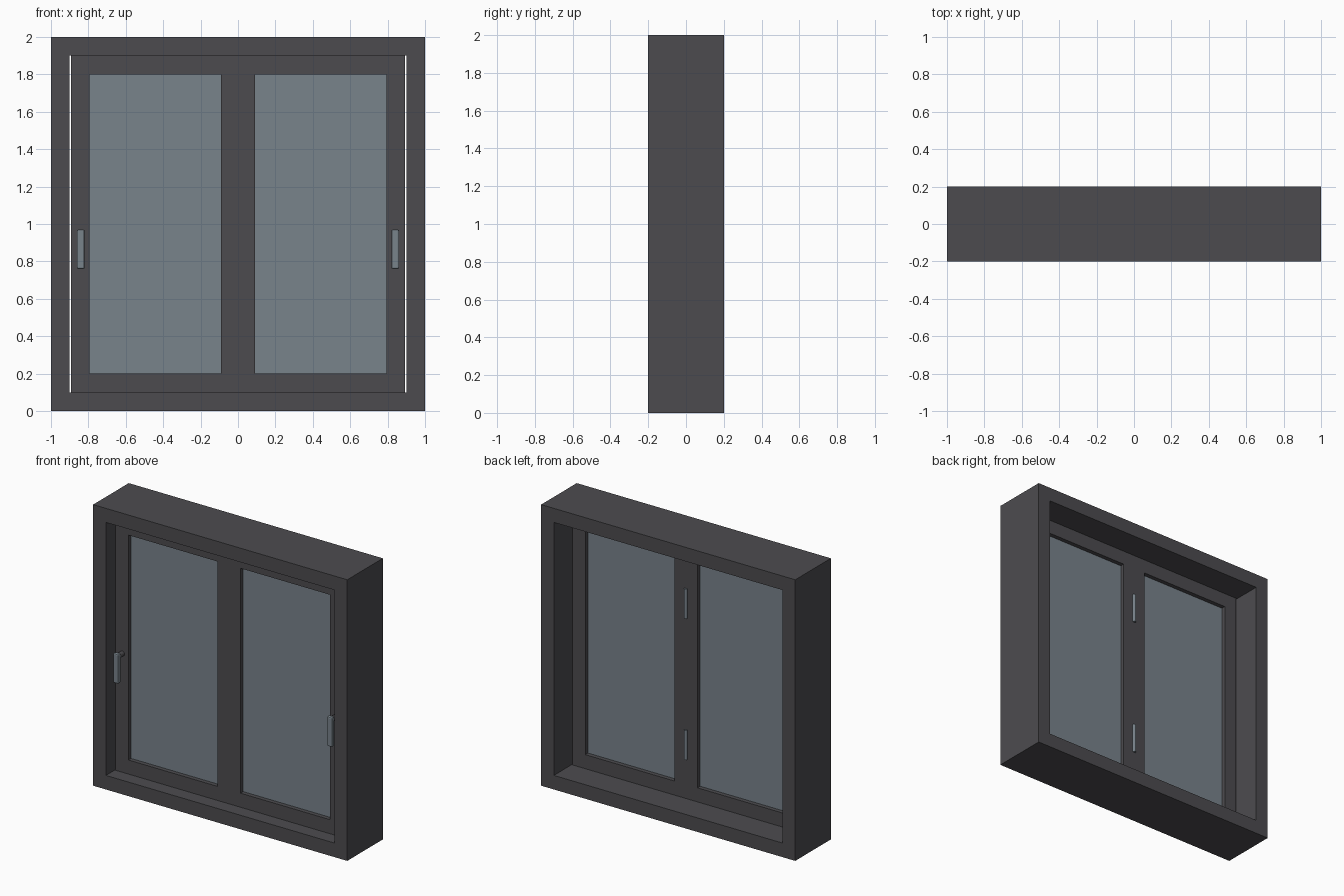
import bpy, bmesh, math
from mathutils import Matrix

if "Cube" in bpy.data.objects:
    bpy.data.objects.remove(bpy.data.objects["Cube"])


def material(name, rgb):
    m = bpy.data.materials.new(name)
    m.diffuse_color = (*rgb, 1)
    m.use_nodes = True
    m.node_tree.nodes["Principled BSDF"].inputs["Base Color"].default_value = m.diffuse_color
    return m


DARK = material("dark_grey_frame", (0.073, 0.071, 0.078))
PALE = material("blue_grey_glass", (0.19, 0.228, 0.26))


def finish(name, bm, mat):
    bmesh.ops.recalc_face_normals(bm, faces=bm.faces)
    me = bpy.data.meshes.new(name)
    bm.to_mesh(me)
    bm.free()
    me.materials.append(mat)
    ob = bpy.data.objects.new(name, me)
    bpy.context.collection.objects.link(ob)
    return ob


def ring(name, outer, inner, y0, y1, mat):
    """Rectangular frame; outer and inner are (x0, x1, z0, z1)."""
    bm = bmesh.new()

    def loop(r, y):
        x0, x1, z0, z1 = r
        return [bm.verts.new((x, y, z)) for x, z in ((x0, z0), (x1, z0), (x1, z1), (x0, z1))]
    loops = [loop(outer, y0), loop(inner, y0), loop(inner, y1), loop(outer, y1)]
    for k in range(4):
        a, b = loops[k], loops[(k + 1) % 4]
        for i in range(4):
            j = (i + 1) % 4
            bm.faces.new((a[i], a[j], b[j], b[i]))
    return finish(name, bm, mat)


def box(name, x0, x1, y0, y1, z0, z1, mat, bevel=0):
    bm = bmesh.new()
    bmesh.ops.create_cube(bm, size=1)
    for v in bm.verts:
        v.co = ((x0 + x1) / 2 + v.co.x * (x1 - x0),
                (y0 + y1) / 2 + v.co.y * (y1 - y0),
                (z0 + z1) / 2 + v.co.z * (z1 - z0))
    if bevel:
        bmesh.ops.bevel(bm, geom=bm.edges[:], offset=bevel, segments=2, profile=0.5, affect='EDGES')
    return finish(name, bm, mat)


def cylinder(name, centre, radius, depth, axis, mat):
    bm = bmesh.new()
    rot = Matrix.Rotation(math.pi / 2, 4, 'X') if axis == 'Y' else Matrix.Identity(4)
    bmesh.ops.create_cone(bm, cap_ends=True, segments=24, radius1=radius, radius2=radius,
                          depth=depth, matrix=Matrix.Translation(centre) @ rot)
    ob = finish(name, bm, mat)
    for p in ob.data.polygons:
        p.use_smooth = len(p.vertices) == 4
    return ob


# outer frame
ring("outer_frame", (-1, 1, 0, 2), (-0.9, 0.9, 0.1, 1.9), -0.2, 0.2, DARK)

# two sashes with glass and handles
for side, s in (("left", -1), ("right", 1)):
    def span(a, b):
        return sorted((s * a, s * b))
    ring(side + "_sash", (*span(0, 0.893), 0.1, 1.9), (*span(0.09, 0.793), 0.2, 1.8), -0.1, 0.0, DARK)
    box(side + "_glass", *span(0.085, 0.798), -0.07, -0.03, 0.195, 1.805, PALE)
    box(side + "_handle", *span(0.82, 0.862), -0.175, -0.145, 0.76, 0.97, PALE, 0.008)
    cylinder(side + "_handle_spindle", (s * 0.841, -0.122, 0.945), 0.018, 0.05, 'Y', DARK)

# hinge barrels on the back, between the sashes
for name, z in (("lower_hinge", 0.485), ("upper_hinge", 1.49)):
    cylinder(name, (0, 0.002, z), 0.012, 0.21, 'Z', PALE)
